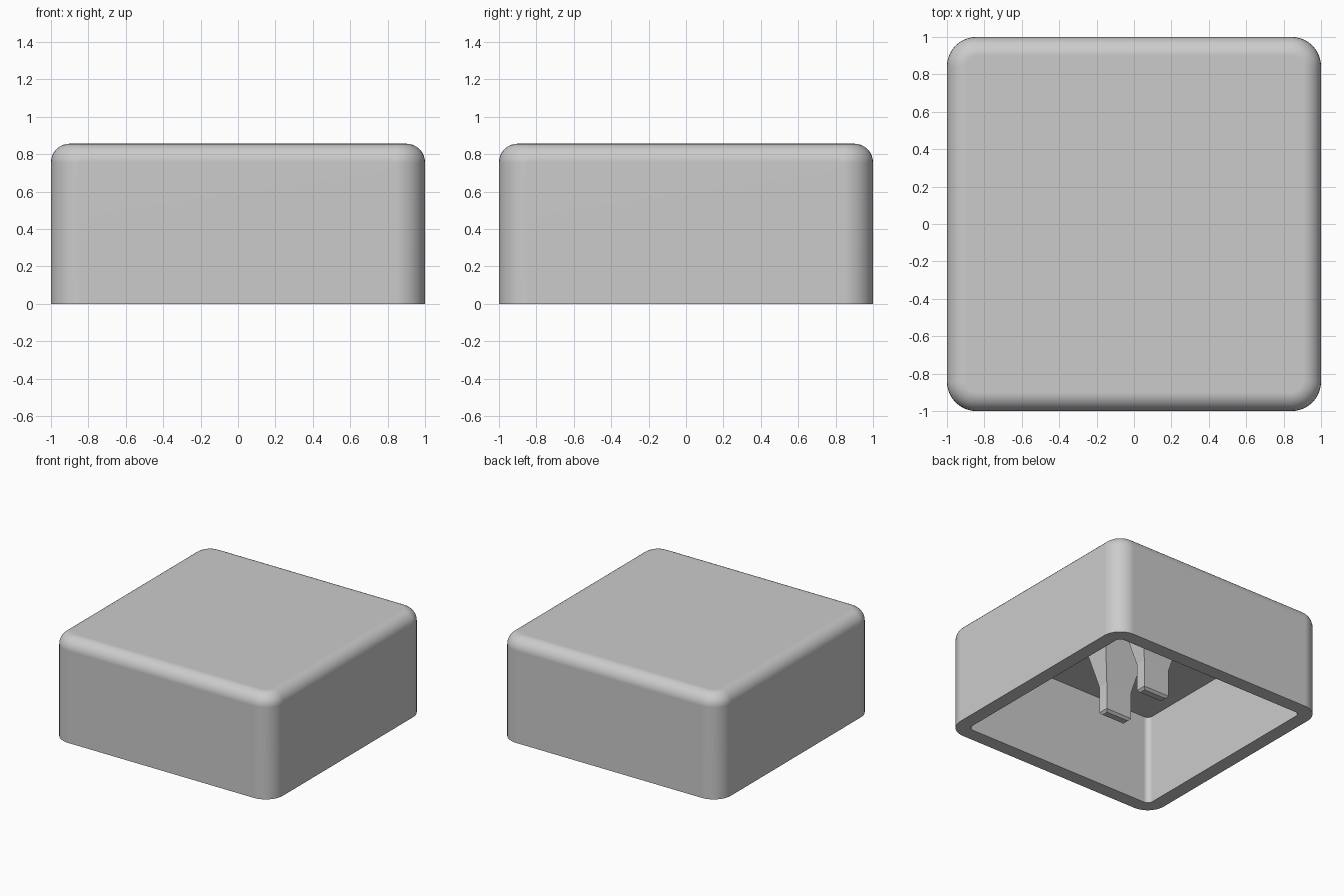
import bpy
import bmesh

cube = bpy.data.objects.get("Cube")
if cube:
    bpy.data.objects.remove(cube, do_unlink=True)

HEIGHT = 0.856
WALL = 0.114
CEILING = HEIGHT - WALL

grey = bpy.data.materials.new("light_grey")
grey.use_nodes = True
color = (0.6, 0.6, 0.6, 1)
grey.diffuse_color = color
grey.node_tree.nodes["Principled BSDF"].inputs["Base Color"].default_value = color


def finish(bm, name):
    """Turn a bmesh into a named grey object."""
    bmesh.ops.recalc_face_normals(bm, faces=bm.faces)
    mesh = bpy.data.meshes.new(name)
    bm.to_mesh(mesh)
    bm.free()
    mesh.materials.append(grey)
    obj = bpy.data.objects.new(name, mesh)
    bpy.context.collection.objects.link(obj)
    return obj


def bevel(bm, edges, radius, segments):
    bmesh.ops.bevel(bm, geom=edges, offset=radius, offset_type='OFFSET',
                    segments=segments, profile=0.5, affect='EDGES')


# Cap shell: rounded box with a hollow underside
bm = bmesh.new()
bmesh.ops.create_cube(bm, size=2)
for v in bm.verts:
    v.co.z = HEIGHT if v.co.z > 0 else 0
upright = [e for e in bm.edges if abs(e.verts[0].co.z - e.verts[1].co.z) > 0.1]
bevel(bm, upright, 0.157, 10)

bm.normal_update()
top = max(bm.faces, key=lambda f: f.normal.z)
bevel(bm, list(top.edges), 0.1, 8)

bm.normal_update()
bottom = min(bm.faces, key=lambda f: f.normal.z)
bmesh.ops.inset_region(bm, faces=[bottom], thickness=WALL, use_even_offset=True)
pocket = bmesh.ops.extrude_discrete_faces(bm, faces=[bottom])["faces"][0]
for v in pocket.verts:
    v.co.z = CEILING

shell = finish(bm, "cap_shell")
bpy.ops.object.select_all(action='DESELECT')
bpy.context.view_layer.objects.active = shell
shell.select_set(True)
bpy.ops.object.shade_smooth_by_angle(angle=0.5)
weighted = shell.modifiers.new("even_normals", 'WEIGHTED_NORMAL')
weighted.keep_sharp = True


# Mounting prongs: chamfered tip, straight shank, flared root
def prong(name, y):
    half_x, half_y = 0.12, 0.044
    sections = [(0.125, -0.018), (0.143, 0), (0.37, 0), (CEILING + 0.01, 0.083)]
    bm = bmesh.new()
    rings = []
    for z, grow in sections:
        rings.append([bm.verts.new((sx * (half_x + grow), y + sy * (half_y + grow), z))
                      for sx, sy in ((-1, -1), (1, -1), (1, 1), (-1, 1))])
    for low, high in zip(rings, rings[1:]):
        for i in range(4):
            j = (i + 1) % 4
            bm.faces.new((low[i], low[j], high[j], high[i]))
    bm.faces.new(rings[0])
    bm.faces.new(rings[-1])
    return finish(bm, name)


prong("front_prong", -0.22)
prong("back_prong", 0.22)
